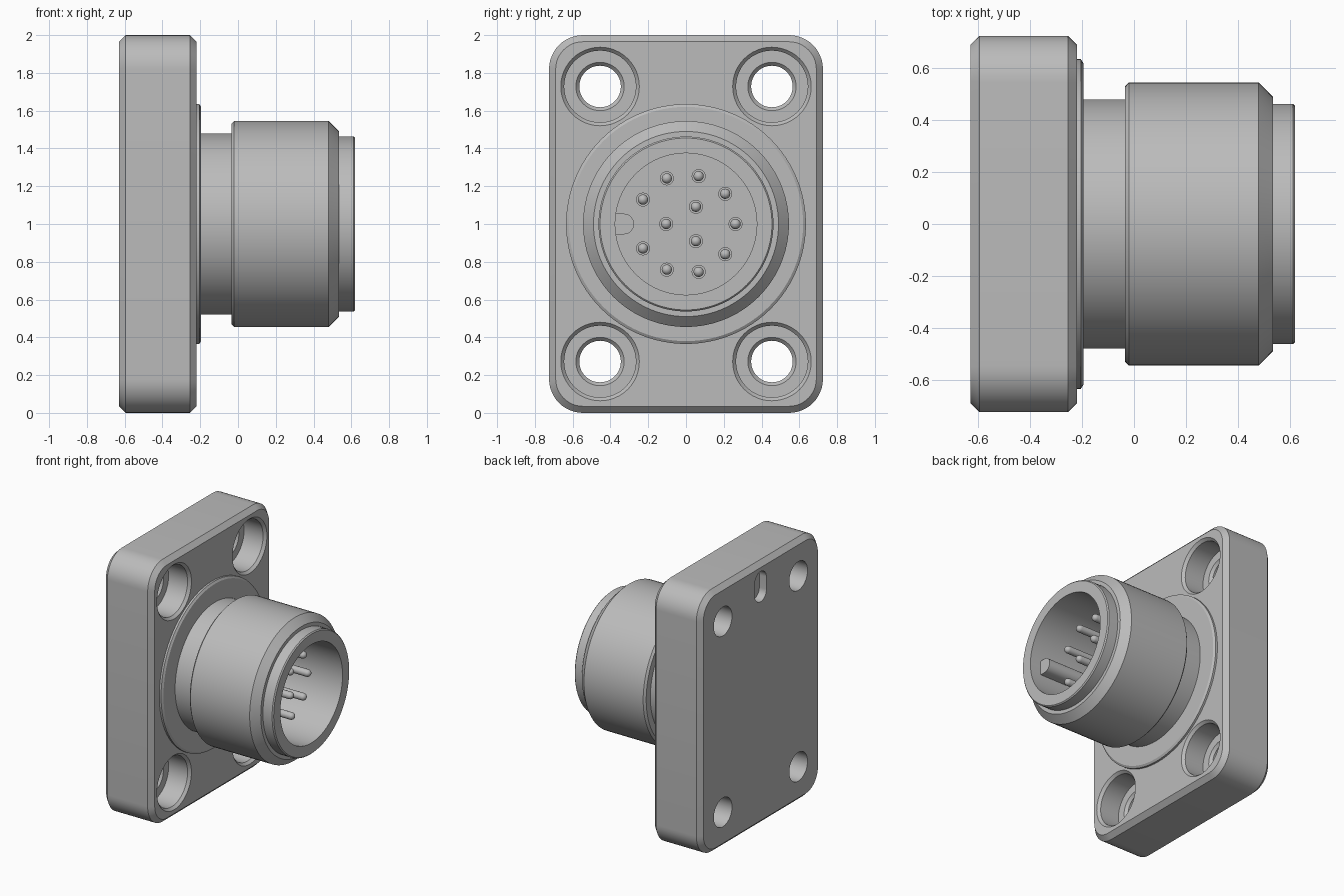
import bpy
import bmesh
from math import sin, cos, pi, radians
from mathutils import Vector

cube = bpy.data.objects.get("Cube")
if cube:
    bpy.data.objects.remove(cube, do_unlink=True)

metal = bpy.data.materials.new("satin grey metal")
metal.use_nodes = True
GREY = (0.5, 0.5, 0.5, 1)
metal.diffuse_color = GREY
metal.node_tree.nodes["Principled BSDF"].inputs["Base Color"].default_value = GREY


def loft(name, rings):
    """Skin matching rings of points and cap both ends."""
    bm = bmesh.new()
    loops = [[bm.verts.new(p) for p in ring] for ring in rings]
    n = len(loops[0])
    for a, b in zip(loops, loops[1:]):
        for i in range(n):
            j = (i + 1) % n
            bm.faces.new((a[i], a[j], b[j], b[i]))
    bm.faces.new(loops[0])
    bm.faces.new(loops[-1])
    bmesh.ops.recalc_face_normals(bm, faces=bm.faces)
    mesh = bpy.data.meshes.new(name)
    bm.to_mesh(mesh)
    bm.free()
    mesh.materials.append(metal)
    obj = bpy.data.objects.new(name, mesh)
    bpy.context.collection.objects.link(obj)
    return obj


def turned(name, profile, y=0, z=1, sides=96):
    """Solid of revolution along x from (x, radius) pairs."""
    angles = [2 * pi * i / sides for i in range(sides)]
    return loft(name, [[(x, y + r * cos(a), z + r * sin(a)) for a in angles]
                       for x, r in profile])


def rounded(x, half_y, half_z, radius, z=1, steps=12):
    """Rounded rectangle outline in a plane of constant x."""
    points = []
    for k, (sy, sz) in enumerate(((1, 1), (-1, 1), (-1, -1), (1, -1))):
        for i in range(steps + 1):
            a = (k + i / steps) * pi / 2
            points.append((x, sy * (half_y - radius) + radius * cos(a),
                           z + sz * (half_z - radius) + radius * sin(a)))
    return points


def cut(target, cutters):
    """Subtract each cutter, then discard it."""
    bpy.context.view_layer.objects.active = target
    for cutter in cutters:
        mod = target.modifiers.new("cut", "BOOLEAN")
        mod.operation = "DIFFERENCE"
        mod.solver = "EXACT"
        mod.object = cutter
        bpy.ops.object.modifier_apply(modifier=mod.name)
        bpy.data.objects.remove(cutter, do_unlink=True)


# Mounting plate with chamfered edges
BACK, FRONT, C = -0.63, -0.22, 0.035
plate = loft("mounting_plate", [
    rounded(x, 0.725 - i, 1 - i, 0.18 - i)
    for x, i in ((BACK, C), (BACK + C, 0), (FRONT - C, 0), (FRONT, C))])

# Counterbored screw holes and the locating slot in the back
hole = [(-0.7, 0.11), (-0.42, 0.11), (-0.40, 0.128), (-0.40, 0.19),
        (-0.24, 0.19), (-0.22, 0.208), (-0.1, 0.208)]
cutters = [turned("hole_cutter", hole, y, z, 48)
           for y in (-0.455, 0.455) for z in (0.272, 1.728)]
cutters.append(loft("slot_cutter", [rounded(x, 0.07, 0.115, 0.069, 1.82)
                                    for x in (-0.7, -0.57)]))
cut(plate, cutters)

# Raised seat ring, neck, coupling body and hollow nose
ring = turned("seat_ring", [(-0.23, 0.635), (-0.205, 0.635), (-0.195, 0.62), (-0.195, 0.4)])
FLOOR, BORE = -0.1, 0.375
shell = turned("connector_shell", [
    (-0.21, 0.48), (-0.035, 0.48), (-0.035, 0.53), (-0.02, 0.545),
    (0.48, 0.545), (0.535, 0.49), (0.535, 0.463), (0.612, 0.463),
    (0.62, 0.455), (0.62, BORE), (FLOOR, BORE)])

# Keyway rib with a rounded inner edge along the bore
outline = [(-0.385, 0.055), (-0.385, -0.055)]
outline += [(-0.33 + 0.055 * cos(a), 0.055 * sin(a))
            for a in (radians(-90 + 15 * i) for i in range(13))]
loft("key_rib", [[(x, y, 1 + z) for y, z in outline] for x in (FLOOR - 0.01, 0.53)])

# Contact pins with domed tips and small collars
spots = [(0.262, radians(37.6 * i)) for i in range(-4, 5)]
spots += [(0.105, radians(a)) for a in (60, 180, 300)]
R, TIP = 0.027, 0.43
dome = [(TIP - R + R * sin(a), max(R * cos(a), 0.001))
        for a in (radians(15 * i) for i in range(7))]
for n, (r, a) in enumerate(spots, 1):
    y, z = r * cos(a), 1 + r * sin(a)
    turned(f"contact_pin_{n}", [(FLOOR - 0.01, R)] + dome, y, z, 20)
    turned(f"pin_collar_{n}", [(FLOOR - 0.01, 0.037), (FLOOR + 0.012, 0.037)], y, z, 20)

# Smooth round surfaces, keep machined edges crisp
for obj in bpy.context.scene.objects:
    obj.select_set(obj.type == "MESH")
bpy.context.view_layer.objects.active = plate
bpy.ops.object.shade_smooth_by_angle(angle=radians(25))
